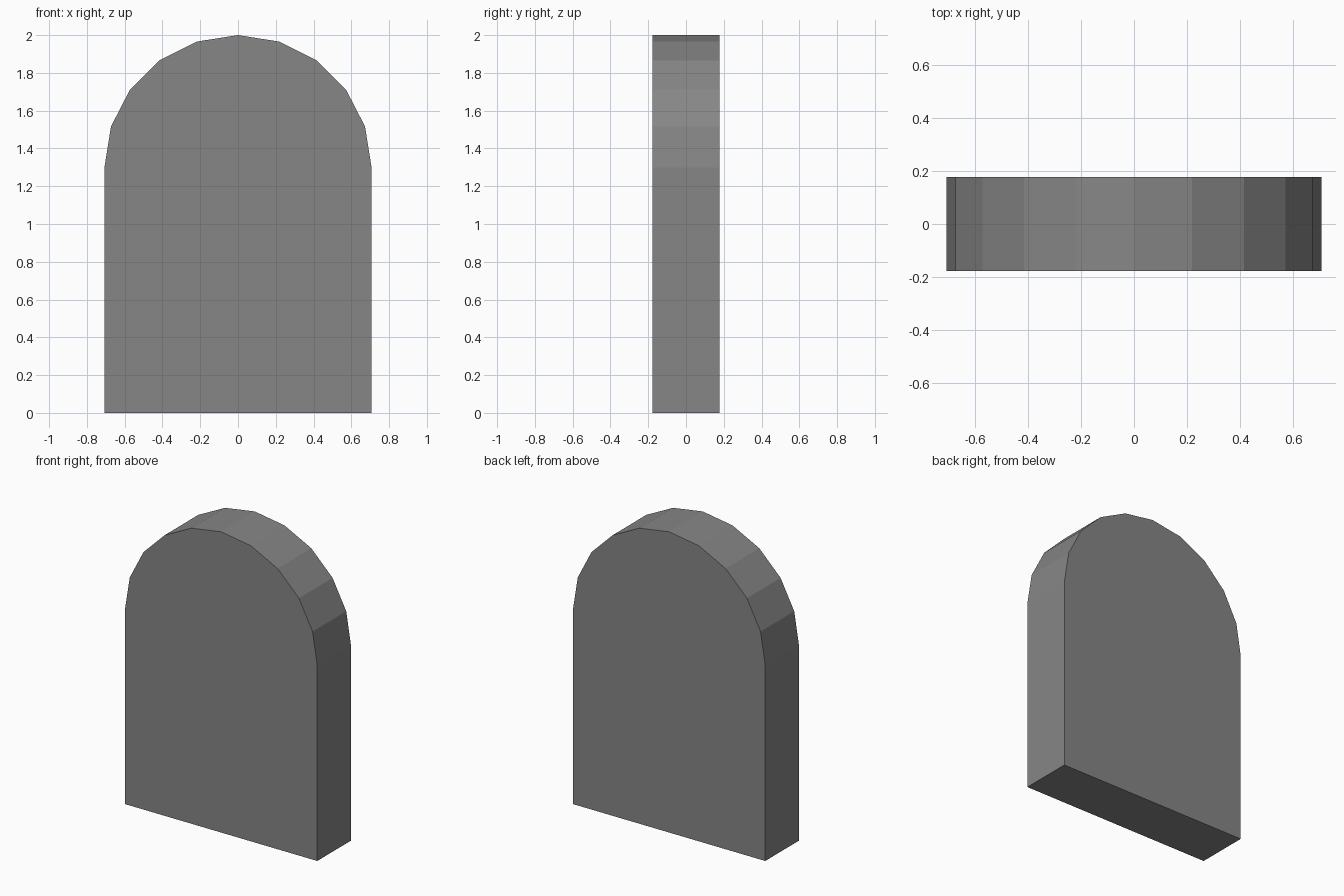
import bpy, bmesh
from math import sin, cos, pi

if "Cube" in bpy.data.objects:
    bpy.data.objects.remove(bpy.data.objects["Cube"])

HALF_W, HALF_D = 0.707, 0.177
SPRING, RISE, SEGMENTS = 1.30, 0.70, 10

# Slab outline: straight sides with a ten-sided round top
profile = [(-HALF_W, 0), (HALF_W, 0)]
for i in range(SEGMENTS + 1):
    a = pi * i / SEGMENTS
    profile.append((HALF_W * cos(a), SPRING + RISE * sin(a)))

# Extrude the outline from front to back
bm = bmesh.new()
front = bm.faces.new([bm.verts.new((x, -HALF_D, z)) for x, z in profile])
result = bmesh.ops.extrude_face_region(bm, geom=[front], use_keep_orig=True)
back = [v for v in result["geom"] if isinstance(v, bmesh.types.BMVert)]
bmesh.ops.translate(bm, verts=back, vec=(0, 2 * HALF_D, 0))
bmesh.ops.recalc_face_normals(bm, faces=bm.faces)

mesh = bpy.data.meshes.new("stone_slab")
bm.to_mesh(mesh)
bm.free()
slab = bpy.data.objects.new("stone_slab", mesh)
bpy.context.collection.objects.link(slab)

# Dark grey stone
stone = bpy.data.materials.new("dark_stone")
stone.diffuse_color = (0.24, 0.24, 0.24, 1)
stone.use_nodes = True
stone.node_tree.nodes["Principled BSDF"].inputs["Base Color"].default_value = stone.diffuse_color
mesh.materials.append(stone)
